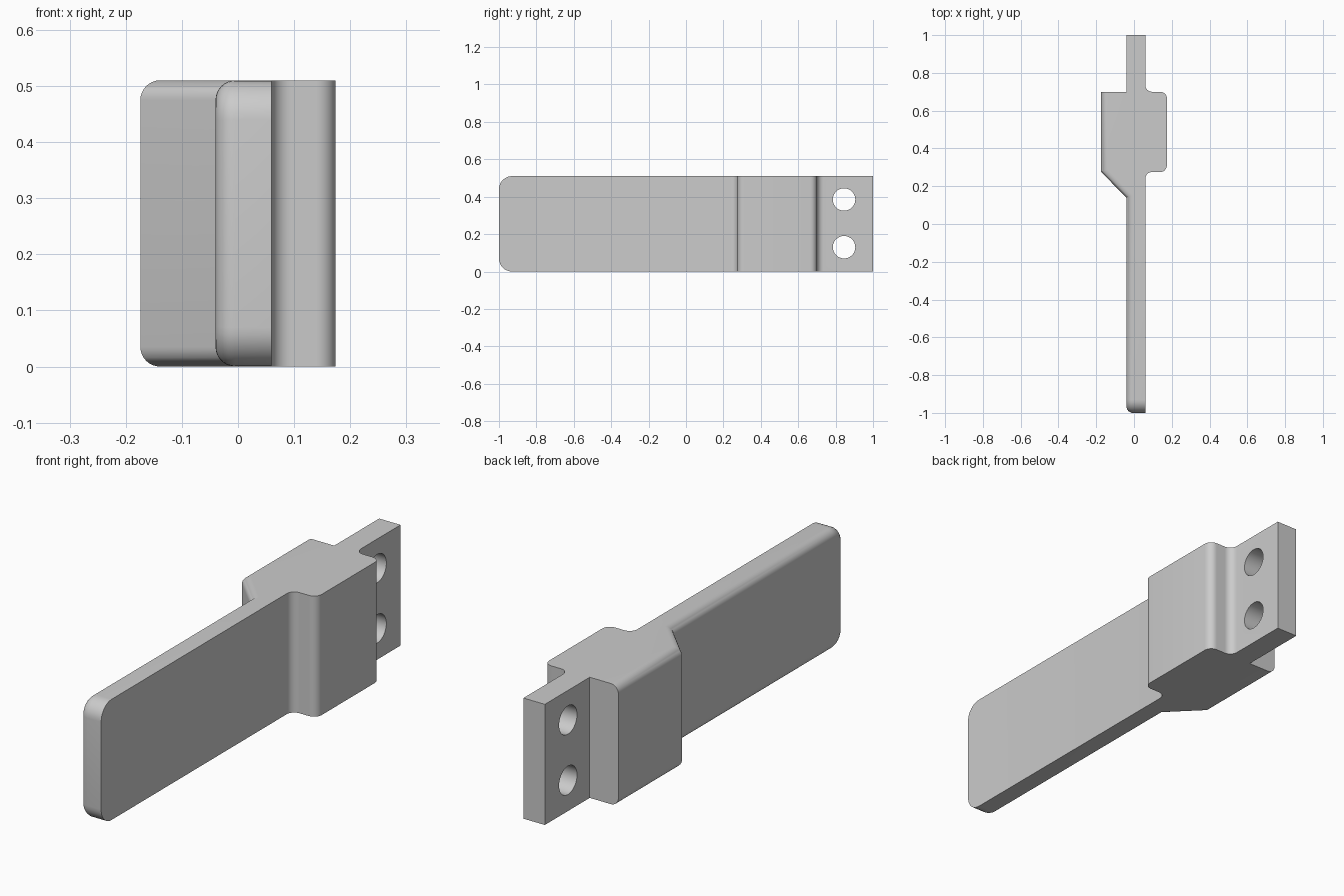
import bpy, bmesh
from mathutils import Matrix

if "Cube" in bpy.data.objects:
    bpy.data.objects.remove(bpy.data.objects["Cube"], do_unlink=True)

HEIGHT = 0.51
THIN_L, THIN_R, WIDE = -0.04, 0.06, 0.174   # blade faces and block half width
BLOCK_FRONT, BLOCK_BACK, SLOPE_END = 0.275, 0.70, 0.14
FILLET = 0.035
EPS = 1e-4

# Single grey material
grey = bpy.data.materials.new("plain_grey")
grey.use_nodes = True
colour = (0.6, 0.6, 0.6, 1)
grey.diffuse_color = colour
grey.node_tree.nodes["Principled BSDF"].inputs["Base Color"].default_value = colour


def make_object(name, bm):
    mesh = bpy.data.meshes.new(name)
    bm.to_mesh(mesh)
    bm.free()
    mesh.materials.append(grey)
    obj = bpy.data.objects.new(name, mesh)
    bpy.context.collection.objects.link(obj)
    return obj


def round_edges(bm, test, radius, segments=8):
    edges = [e for e in bm.edges if test(*[v.co for v in e.verts])]
    bmesh.ops.bevel(bm, geom=edges, offset=radius, offset_type='OFFSET',
                    segments=segments, profile=0.5, affect='EDGES')


# Plan outline, extruded upwards: blade, thick block and mounting tab
outline = [(THIN_L, -1), (THIN_R, -1), (THIN_R, BLOCK_FRONT), (WIDE, BLOCK_FRONT),
           (WIDE, BLOCK_BACK), (THIN_R, BLOCK_BACK), (THIN_R, 1), (THIN_L, 1),
           (THIN_L, BLOCK_BACK), (-WIDE, BLOCK_BACK), (-WIDE, BLOCK_FRONT),
           (THIN_L, SLOPE_END)]
bm = bmesh.new()
base = bm.faces.new([bm.verts.new((x, y, 0)) for x, y in outline])
top = bmesh.ops.extrude_face_region(bm, geom=[base])
bmesh.ops.translate(bm, vec=(0, 0, HEIGHT),
                    verts=[g for g in top["geom"] if isinstance(g, bmesh.types.BMVert)])
bmesh.ops.recalc_face_normals(bm, faces=bm.faces)

# Upright fillets on the left shoulders of the block
round_edges(bm, lambda a, b: abs(a.z - b.z) > EPS and a.x > 0
            and min(abs(a.y - BLOCK_FRONT), abs(a.y - BLOCK_BACK)) < EPS, FILLET)

# Rounded top and bottom corners at the blade tip
round_edges(bm, lambda a, b: a.y < -1 + EPS and b.y < -1 + EPS
            and abs(a.z - b.z) < EPS, 0.07)


# Soft rim running round the right-hand side of the blade, slope and block
def on_rim(a, b):
    right_side = max(a.x, b.x) < THIN_L + EPS and max(a.y, b.y) < BLOCK_BACK + EPS
    back_edge = min(a.y, b.y) > BLOCK_BACK - EPS
    inner_upright = (abs(a.z - b.z) > EPS and abs(a.y - b.y) < EPS and a.y > -1 + EPS)
    return right_side and not back_edge and not inner_upright


round_edges(bm, on_rim, FILLET)
bmesh.ops.recalc_face_normals(bm, faces=bm.faces)
handle = make_object("blade_with_mounting_tab", bm)

# Two screw holes through the mounting tab
bm = bmesh.new()
for z in (0.13, 0.385):
    place = Matrix.Translation((0, 0.845, z)) @ Matrix.Rotation(1.570796, 4, 'Y')
    bmesh.ops.create_cone(bm, cap_ends=True, segments=48, radius1=0.06,
                          radius2=0.06, depth=0.5, matrix=place)
cutter = make_object("screw_hole_cutter", bm)
cutter.hide_render = True
cut = handle.modifiers.new("screw_holes", 'BOOLEAN')
cut.operation = 'DIFFERENCE'
cut.solver = 'EXACT'
cut.object = cutter
bpy.ops.object.select_all(action='DESELECT')
bpy.context.view_layer.objects.active = handle
handle.select_set(True)
bpy.ops.object.modifier_apply(modifier=cut.name)
bpy.data.objects.remove(cutter, do_unlink=True)

bpy.ops.object.shade_smooth_by_angle(angle=0.5)
